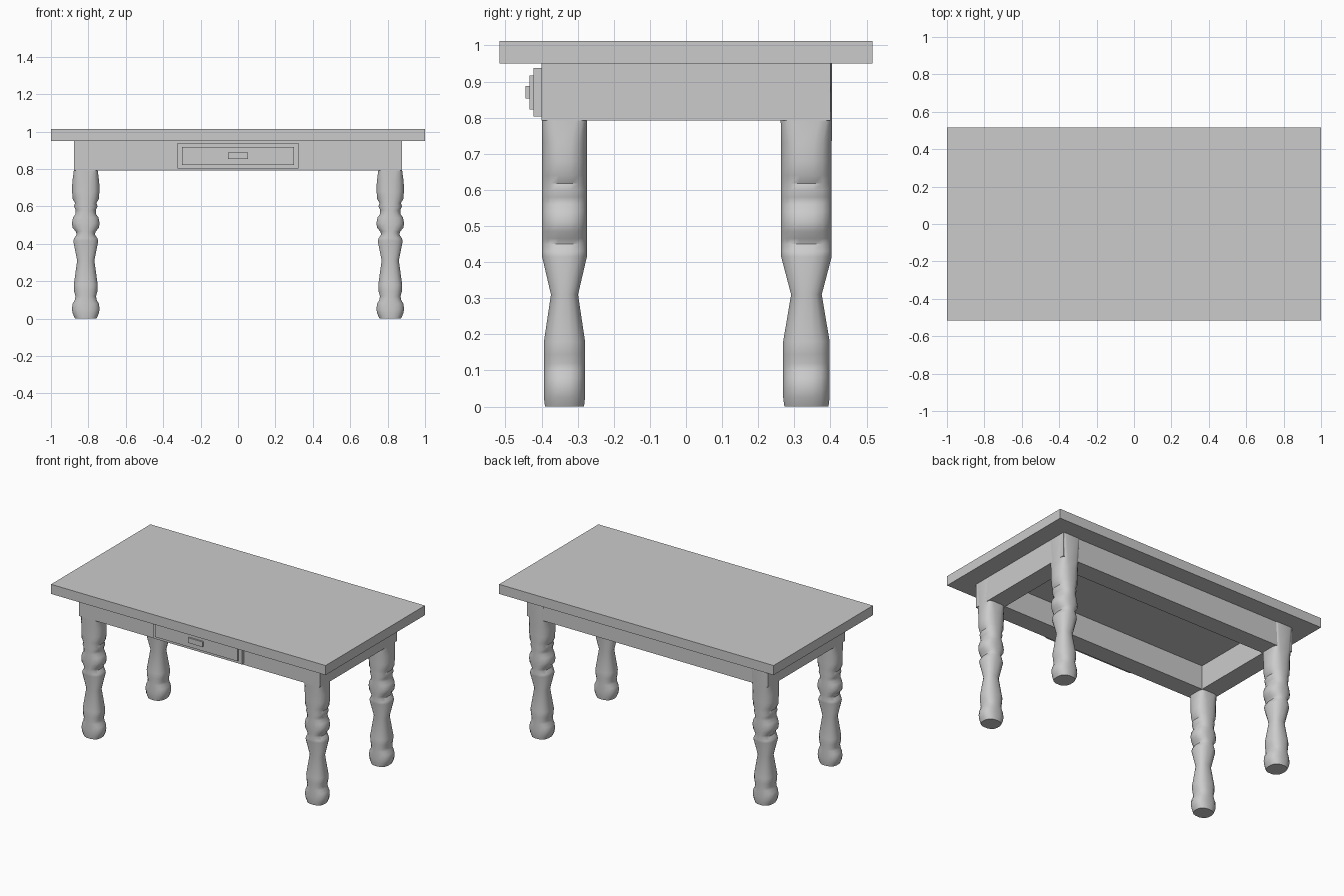
import bpy, bmesh, math

if "Cube" in bpy.data.objects:
    bpy.data.objects.remove(bpy.data.objects["Cube"])


def box(name, x0, x1, y0, y1, z0, z1):
    bpy.ops.mesh.primitive_cube_add(size=1, location=((x0 + x1) / 2, (y0 + y1) / 2, (z0 + z1) / 2))
    ob = bpy.context.object
    ob.name = name
    ob.scale = (x1 - x0, y1 - y0, z1 - z0)
    bpy.ops.object.transform_apply(location=False, rotation=False, scale=True)
    return ob


# Leg levels: height, half width in x, half width in y, squareness
LEVELS = [
    (0.0, 0.057, 0.054, 2.5), (0.025, 0.069, 0.057, 2.5), (0.05, 0.074, 0.057, 2.5),
    (0.08, 0.070, 0.057, 2.5), (0.10, 0.058, 0.057, 2.5), (0.12, 0.055, 0.057, 2.5),
    (0.145, 0.062, 0.057, 2.5), (0.18, 0.064, 0.057, 2.5), (0.31, 0.046, 0.0375, 2.3),
    (0.415, 0.067, 0.062, 2.5), (0.43, 0.062, 0.062, 2.5), (0.45, 0.048, 0.062, 2.5),
    (0.465, 0.053, 0.062, 2.5), (0.485, 0.070, 0.062, 2.5), (0.51, 0.074, 0.062, 2.5),
    (0.54, 0.068, 0.062, 2.5), (0.56, 0.054, 0.062, 2.5), (0.58, 0.054, 0.062, 2.5),
    (0.60, 0.063, 0.062, 2.5), (0.617, 0.057, 0.062, 2.5), (0.64, 0.070, 0.062, 2.5),
    (0.68, 0.073, 0.062, 2.5), (0.73, 0.072, 0.062, 2.7), (0.79, 0.064, 0.063, 4.5),
    (0.95, 0.064, 0.063, 9.0),
]
SIDES = 16


def turned_leg(name, cx, cy, depth):
    bm = bmesh.new()
    rings = []
    for z, rx, ry, p in LEVELS:
        ring = []
        for i in range(SIDES):
            a = 2 * math.pi * (i + 0.5) / SIDES
            c, s = math.cos(a), math.sin(a)
            # scale so that the outermost corner reaches the full half width
            m = math.cos(math.pi / SIDES) ** (2 / p)
            x = math.copysign(abs(c) ** (2 / p), c) / m * rx
            y = math.copysign(abs(s) ** (2 / p), s) / m * ry * depth
            ring.append(bm.verts.new((cx + x, cy + y, z)))
        rings.append(ring)
    for lo, hi in zip(rings, rings[1:]):
        for i in range(SIDES):
            j = (i + 1) % SIDES
            bm.faces.new((lo[i], lo[j], hi[j], hi[i]))
    bm.faces.new(rings[0][::-1])
    bm.faces.new(rings[-1])
    me = bpy.data.meshes.new(name)
    bm.to_mesh(me)
    bm.free()
    ob = bpy.data.objects.new(name, me)
    bpy.context.collection.objects.link(ob)
    bpy.ops.object.select_all(action='DESELECT')
    ob.select_set(True)
    bpy.context.view_layer.objects.active = ob
    bpy.ops.object.shade_smooth_by_angle(angle=math.radians(40))


# Table top
box("table_top", -1, 1, -0.517, 0.517, 0.95, 1.013)

# Apron: one hollow rectangular frame, as thick as the legs
OX, OY, IX, IY, Z0, Z1 = 0.878, 0.40, 0.755, 0.278, 0.792, 0.95
bm = bmesh.new()
loops = [[bm.verts.new((sx * x, sy * y, z)) for sx, sy in ((-1, -1), (1, -1), (1, 1), (-1, 1))]
         for x, y, z in ((OX, OY, Z0), (OX, OY, Z1), (IX, IY, Z1), (IX, IY, Z0))]
for k in range(4):
    a, b = loops[k], loops[(k + 1) % 4]
    for i in range(4):
        j = (i + 1) % 4
        bm.faces.new((a[i], a[j], b[j], b[i]))
bmesh.ops.recalc_face_normals(bm, faces=bm.faces)
me = bpy.data.meshes.new("apron")
bm.to_mesh(me)
bm.free()
bpy.context.collection.objects.link(bpy.data.objects.new("apron", me))

# Legs: the back pair is slightly deeper
for side, sx in (("left", -1), ("right", 1)):
    turned_leg("front_leg_" + side, sx * 0.814, -0.3365, 1.0)
    turned_leg("back_leg_" + side, sx * 0.814, 0.3335, 1.13)

# Drawer front, raised panel and pull
box("drawer_front", -0.323, 0.323, -0.422, -0.39, 0.803, 0.938)
box("drawer_panel", -0.30, 0.30, -0.434, -0.41, 0.822, 0.917)
box("drawer_pull", -0.053, 0.053, -0.444, -0.42, 0.853, 0.887)
